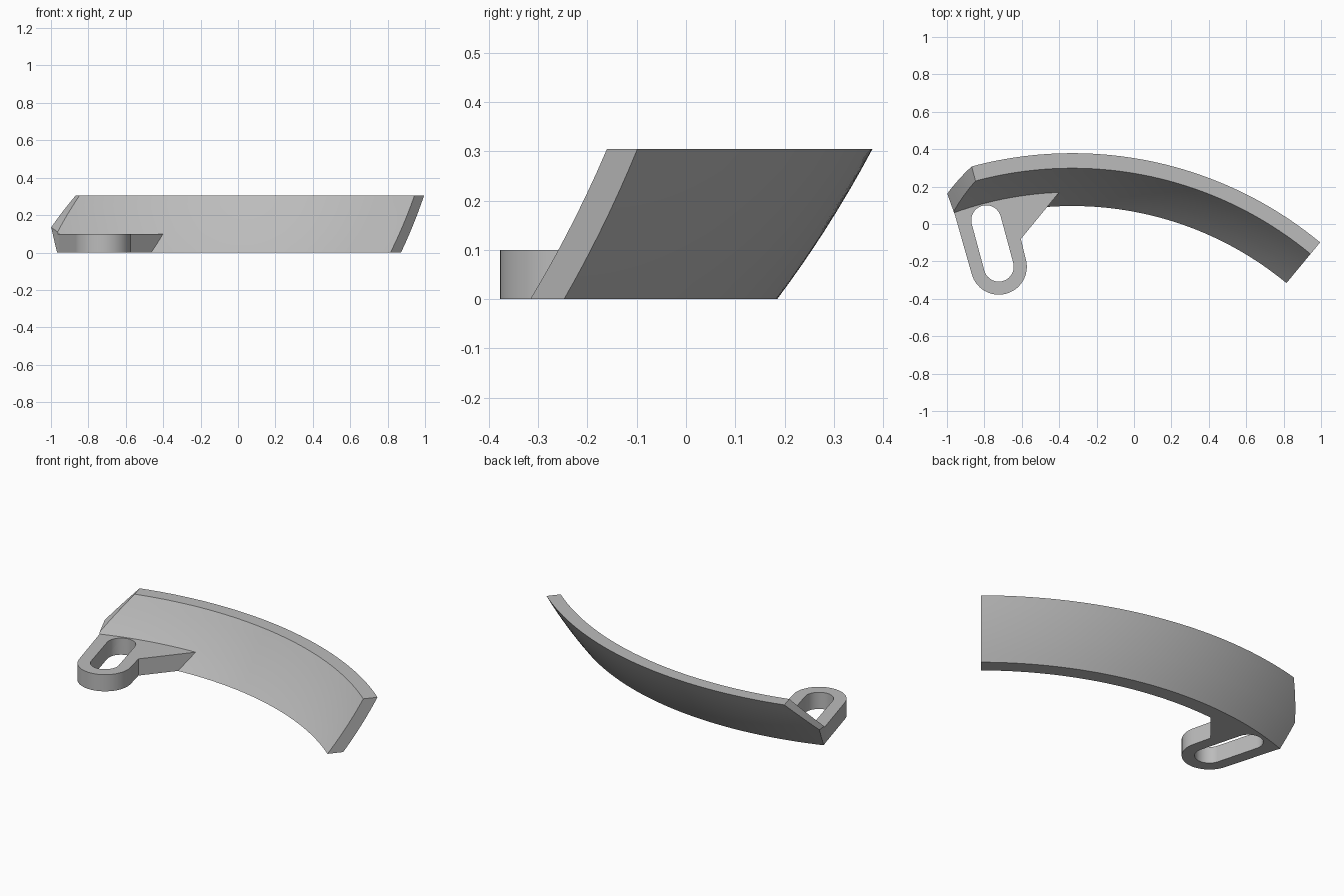
import bpy, bmesh
from math import sin, cos, radians, sqrt, pi
from mathutils import Vector

old = bpy.data.objects.get("Cube")
if old:
    bpy.data.objects.remove(old, do_unlink=True)

grey = bpy.data.materials.new("plain grey")
grey.use_nodes = True
colour = (0.5, 0.5, 0.5, 1)
grey.diffuse_color = colour
grey.node_tree.nodes["Principled BSDF"].inputs["Base Color"].default_value = colour

# The blade is a strip of a spherical shell
CENTRE = Vector((-0.33, -1.70, 1.41))
OUTER, INNER = 2.354, 2.2835
HEIGHT, TAB_HEIGHT = 0.305, 0.10
RIGHT_END, LEFT_END, LEFT_TOP = radians(39.6), radians(-19.75), radians(-15)


def polar(radius, angle, z):
    return Vector((CENTRE.x + radius * sin(angle), CENTRE.y + radius * cos(angle), z))


def make_object(name, bm):
    bmesh.ops.recalc_face_normals(bm, faces=bm.faces)
    mesh = bpy.data.meshes.new(name)
    bm.to_mesh(mesh)
    bm.free()
    mesh.materials.append(grey)
    obj = bpy.data.objects.new(name, mesh)
    bpy.context.collection.objects.link(obj)
    return obj


def prism(name, outline, z0, z1):
    bm = bmesh.new()
    base = bm.faces.new([bm.verts.new((p[0], p[1], z0)) for p in outline])
    top = bmesh.ops.extrude_face_region(bm, geom=[base])["geom"]
    verts = [g for g in top if isinstance(g, bmesh.types.BMVert)]
    bmesh.ops.translate(bm, verts=verts, vec=(0, 0, z1 - z0))
    return make_object(name, bm)


def arc(centre, radius, start, end, steps=20):
    angles = [radians(start + (end - start) * i / steps) for i in range(steps + 1)]
    return [(centre[0] + radius * cos(a), centre[1] + radius * sin(a)) for a in angles]


def shell_grid(bm, sphere, fold, columns=64, half_rows=4):
    """Rows of vertices on one sphere; the upper left end slopes in above the fold."""
    grid = []
    for r in range(2 * half_rows + 1):
        t = r / half_rows
        z = fold * t if t <= 1 else fold + (HEIGHT - fold) * (t - 1)
        left = LEFT_END + (LEFT_TOP - LEFT_END) * max(0, t - 1)
        radius = sqrt(sphere ** 2 - (z - CENTRE.z) ** 2)
        grid.append([bm.verts.new(polar(radius, left + (RIGHT_END - left) * c / columns, z))
                     for c in range(columns + 1)])
    return grid


# Curved blade: two shells joined around their rims
bm = bmesh.new()
outer = shell_grid(bm, OUTER, 0.135)
inner = shell_grid(bm, INNER, 0.11)
for grid in (outer, inner):
    for low, high in zip(grid, grid[1:]):
        for c in range(len(low) - 1):
            bm.faces.new((low[c], low[c + 1], high[c + 1], high[c]))
for rim_a, rim_b in ((outer[0], inner[0]), (outer[-1], inner[-1]),
                     ([r[0] for r in outer], [r[0] for r in inner]),
                     ([r[-1] for r in outer], [r[-1] for r in inner])):
    for i in range(len(rim_a) - 1):
        bm.faces.new((rim_a[i], rim_a[i + 1], rim_b[i + 1], rim_b[i]))
blade = make_object("curved_blade", bm)

# Mounting tab: rounded foot, notch, and a back edge buried in the blade
SLOT_LOW, SLOT_HIGH = (-0.723, -0.228), (-0.79, 0.02)
TILT = 15.5
outline = arc(SLOT_LOW, 0.15, 180 + TILT, 360 + TILT, 28)
outline.append((-0.605, -0.08))
for i in range(17):
    angle = radians(-1.95 + (-19.7 + 1.95) * i / 16)
    outline.append(polar(1.878, angle, 0)[:2])
tab = prism("mounting_tab", outline, 0, TAB_HEIGHT)

# Slot through the tab and the foot of the blade
slot = arc(SLOT_LOW, 0.08, 180 + TILT, 360 + TILT) + arc(SLOT_HIGH, 0.08, TILT, 180 + TILT)
cutter = prism("slot_cutter", slot, -0.1, TAB_HEIGHT + 0.02)
cutter.hide_render = True

for obj in (blade, tab):
    bpy.ops.object.select_all(action='DESELECT')
    bpy.context.view_layer.objects.active = obj
    obj.select_set(True)
    cut = obj.modifiers.new("slot", 'BOOLEAN')
    cut.operation, cut.solver, cut.object = 'DIFFERENCE', 'EXACT', cutter
    bpy.ops.object.modifier_apply(modifier=cut.name)
    bpy.ops.object.shade_smooth_by_angle(angle=radians(25))
bpy.data.objects.remove(cutter, do_unlink=True)
